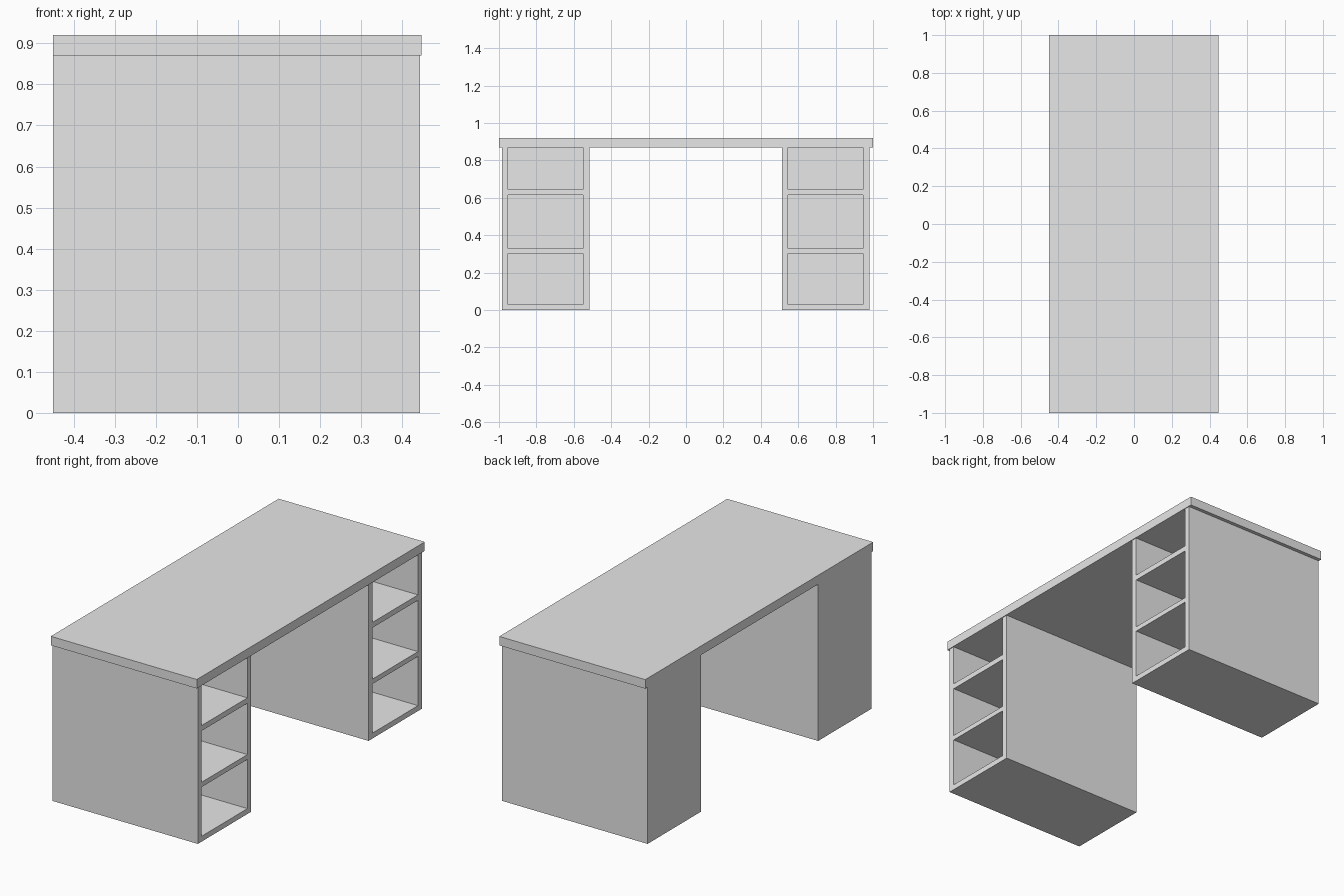
import bpy
import bmesh
from mathutils import Matrix, Vector

cube = bpy.data.objects.get("Cube")
if cube:
    bpy.data.objects.remove(cube, do_unlink=True)

grey = bpy.data.materials.new("plain grey")
grey.use_nodes = True
grey.diffuse_color = (0.8, 0.8, 0.8, 1)
grey.node_tree.nodes["Principled BSDF"].inputs["Base Color"].default_value = (0.8, 0.8, 0.8, 1)


def box(name, low, high):
    """Flat-faced box between two opposite corners."""
    low, high = Vector(low), Vector(high)
    bm = bmesh.new()
    bmesh.ops.create_cube(bm, size=1, matrix=Matrix.Translation((low + high) / 2)
                          @ Matrix.Diagonal((*(high - low), 1)))
    mesh = bpy.data.meshes.new(name)
    bm.to_mesh(mesh)
    bm.free()
    mesh.materials.append(grey)
    obj = bpy.data.objects.new(name, mesh)
    bpy.context.collection.objects.link(obj)
    return obj


def cut(obj, cutter):
    """Subtract a box, apply the result and discard the cutter."""
    cutter.hide_render = True
    mod = obj.modifiers.new("opening", "BOOLEAN")
    mod.operation = "DIFFERENCE"
    mod.solver = "EXACT"
    mod.object = cutter
    bpy.context.view_layer.update()
    graph = bpy.context.evaluated_depsgraph_get()
    mesh = bpy.data.meshes.new_from_object(obj.evaluated_get(graph))
    obj.modifiers.clear()
    obj.data = mesh
    bpy.data.objects.remove(cutter, do_unlink=True)


BACK, FACE, UNDERSIDE = -0.45, 0.443, 0.87
WALL = 0.033

# Desk top
box("desk_top", (-0.45, -1, UNDERSIDE), (0.447, 1, 0.92))

# Two pedestals, each with three open compartments on the +x side;
# the top compartment is closed above by the desk top
compartments = [(0.03, 0.303), (0.33, 0.615), (0.645, UNDERSIDE + 0.02)]
for name, y0, y1 in (("front_pedestal", -0.985, -0.517),
                     ("back_pedestal", 0.513, 0.98)):
    pedestal = box(name, (BACK, y0, 0), (FACE, y1, UNDERSIDE))
    for z0, z1 in compartments:
        cut(pedestal, box("compartment_cutter", (BACK + WALL, y0 + WALL, z0),
                          (FACE + 0.1, y1 - WALL, z1)))
